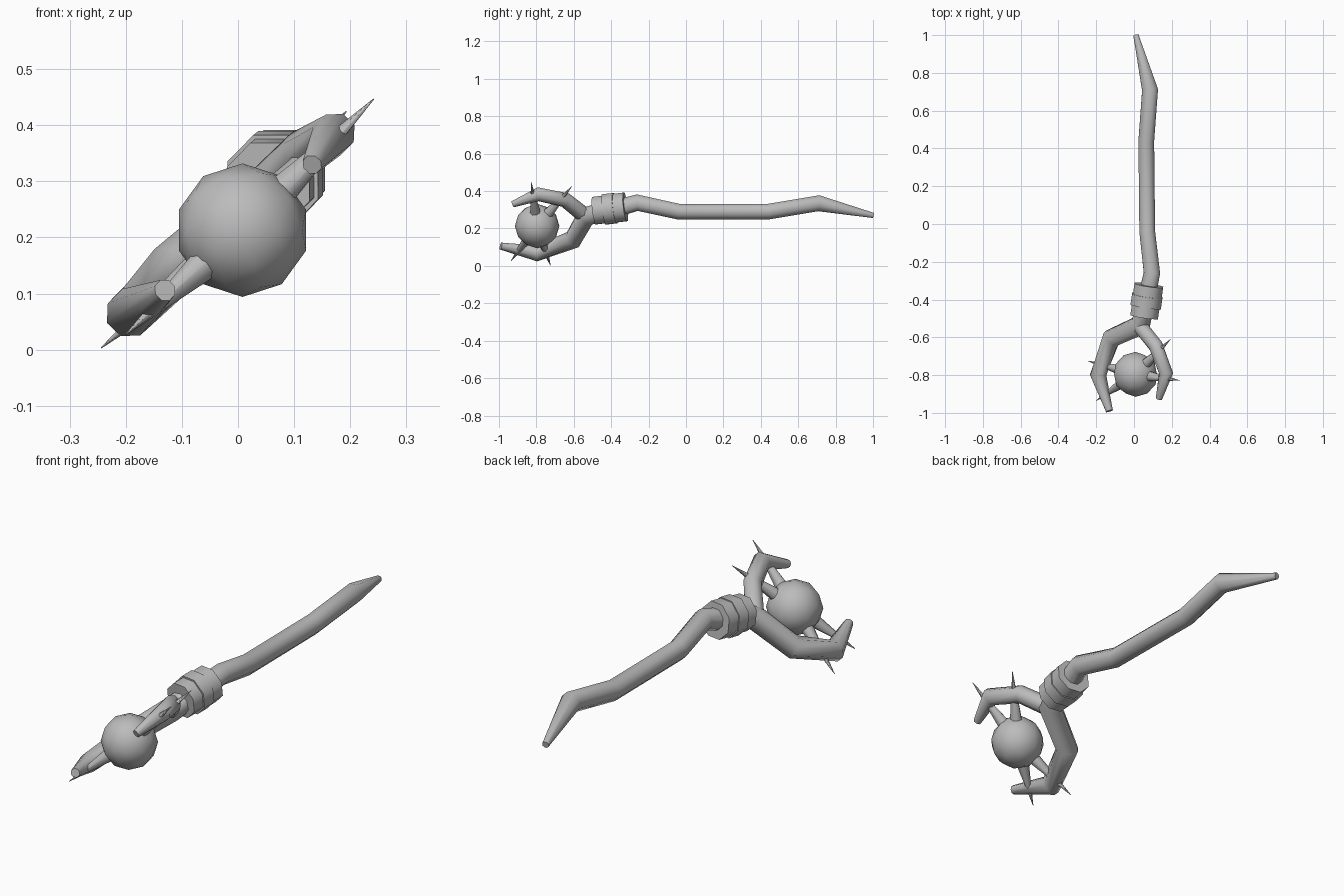
import bpy, bmesh, math
from mathutils import Vector, Matrix

cube = bpy.data.objects.get("Cube")
if cube:
    bpy.data.objects.remove(cube, do_unlink=True)

grey = bpy.data.materials.new("plain_grey")
grey.use_nodes = True
COLOUR = (0.5, 0.5, 0.5, 1)
grey.diffuse_color = COLOUR
grey.node_tree.nodes["Principled BSDF"].inputs["Base Color"].default_value = COLOUR


def finish(name, bm):
    bmesh.ops.recalc_face_normals(bm, faces=bm.faces)
    mesh = bpy.data.meshes.new(name)
    bm.to_mesh(mesh)
    bm.free()
    mesh.materials.append(grey)
    obj = bpy.data.objects.new(name, mesh)
    bpy.context.collection.objects.link(obj)
    bpy.ops.object.select_all(action="DESELECT")
    obj.select_set(True)
    bpy.context.view_layer.objects.active = obj
    bpy.ops.object.shade_smooth_by_angle(angle=math.radians(50))
    return obj


def tube(name, path, sides=8):
    """Sweep a polygon along (x, y, z, radius) points, mitred at each bend."""
    bm = bmesh.new()
    pts = [Vector(p[:3]) for p in path]
    rings = []
    for i, p in enumerate(pts):
        before = (p - pts[max(i - 1, 0)]).normalized()
        after = (pts[min(i + 1, len(pts) - 1)] - p).normalized()
        tangent = (before + after).normalized()
        side = tangent.cross(Vector((0, 0, 1))).normalized()
        up = side.cross(tangent)
        bend = after - before if 0 < i < len(pts) - 1 else Vector()
        stretch = min(1 / max(tangent.dot(after or before), 0.1), 1.2)
        ring = []
        for k in range(sides):
            a = math.tau * (k + 0.5) / sides
            off = (side * math.cos(a) + up * math.sin(a)) * path[i][3]
            if bend.length > 0.01:
                b = bend.normalized()
                off += b * off.dot(b) * (stretch - 1)
            ring.append(bm.verts.new(p + off))
        rings.append(ring)
    for r, s in zip(rings, rings[1:]):
        for k in range(sides):
            n = (k + 1) % sides
            bm.faces.new((r[k], r[n], s[n], s[k]))
    bm.faces.new(rings[0])
    bm.faces.new(rings[-1])
    return finish(name, bm)


# Crooked shaft that runs on into the lower claw
tube("shaft_and_lower_claw", [
    (0.01, 1.0, 0.27, 0.015), (0.085, 0.71, 0.335, 0.045),
    (0.065, 0.44, 0.29, 0.045), (0.07, -0.04, 0.29, 0.045),
    (0.095, -0.26, 0.338, 0.046), (0.035, -0.535, 0.265, 0.052),
    (-0.12, -0.605, 0.14, 0.049), (-0.19, -0.8, 0.067, 0.044),
    (-0.13, -0.99, 0.106, 0.02)])

# Upper claw forking from the shaft
tube("upper_claw", [
    (0.035, -0.545, 0.272, 0.042), (0.115, -0.645, 0.352, 0.04),
    (0.17, -0.79, 0.383, 0.038), (0.132, -0.925, 0.33, 0.018)])

# Three collar rings around the neck
axis = Vector((0.15, 1, 0.12)).normalized()
for name, y, radius in (("back", -0.352, 0.083), ("middle", -0.408, 0.088),
                        ("front", -0.462, 0.08)):
    centre = Vector((0.066 + 0.15 * (y + 0.41), y, 0.305 + 0.12 * (y + 0.41)))
    ends = [centre - axis * 0.029, centre + axis * 0.029]
    tube("collar_ring_" + name, [(*e, radius) for e in ends])

# Orb held between the claws
orb_centre = Vector((0.008, -0.796, 0.213))
bm = bmesh.new()
bmesh.ops.create_icosphere(
    bm, subdivisions=2, radius=0.119,
    matrix=Matrix.Translation(orb_centre) @ Matrix.Rotation(math.pi / 2, 4, "X"))
finish("orb", bm)

# Spikes running from the orb out through the claws
tips = {"upper_front": (0.242, -0.828, 0.447), "upper_back": (0.193, -0.61, 0.425),
        "lower_front": (-0.2, -0.935, 0.027), "lower_back": (-0.244, -0.725, 0.003)}
for name, tip in tips.items():
    ray = Vector(tip) - orb_centre
    start = orb_centre + ray.normalized() * 0.09
    tube("spike_" + name, [(*start, 0.03), (*tip, 0.001)])
